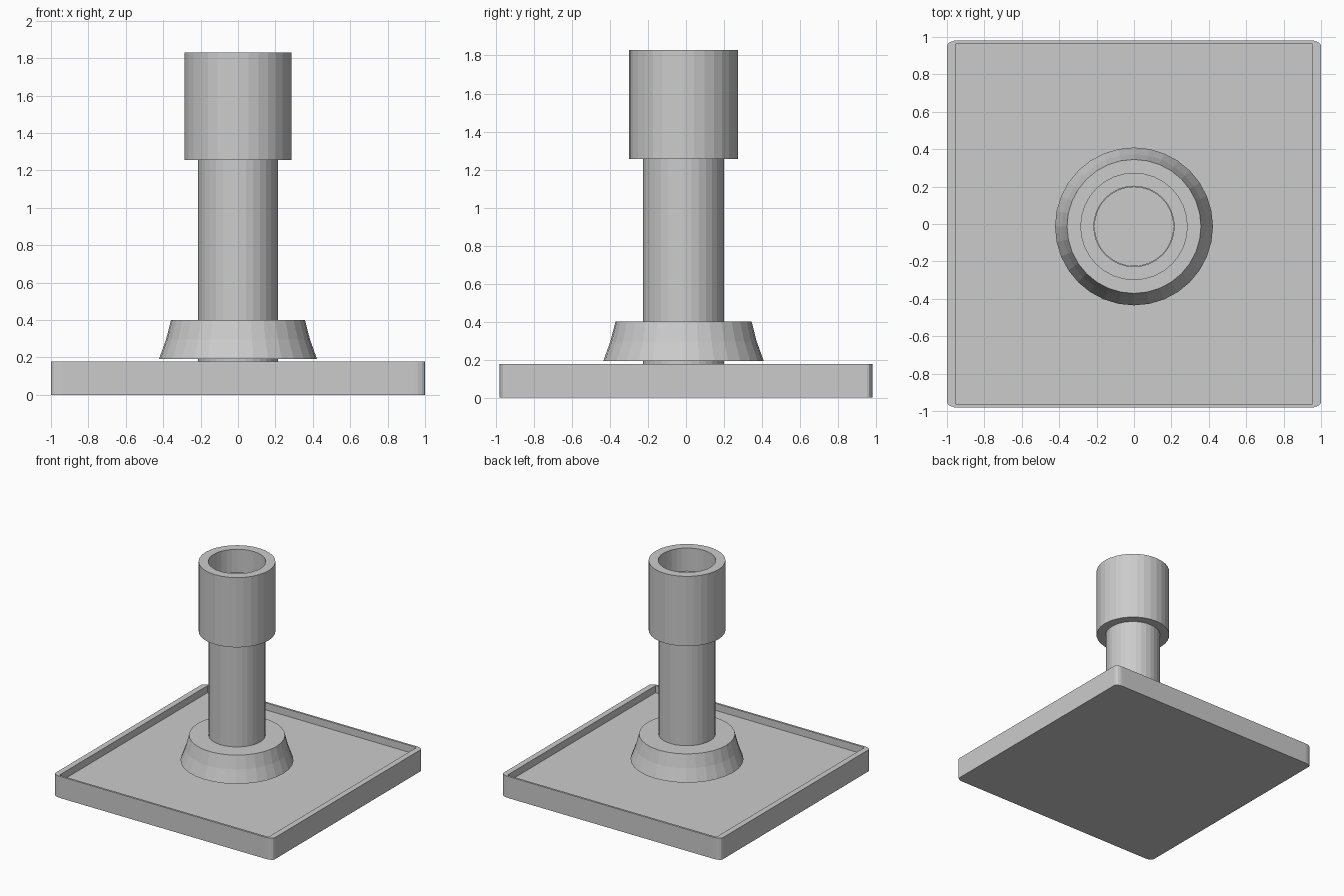
import bpy, bmesh, math

if "Cube" in bpy.data.objects:
    bpy.data.objects.remove(bpy.data.objects["Cube"])

CY = -0.013   # the column sits slightly off centre in y
SIDES = 32


def finish(name, bm):
    bmesh.ops.recalc_face_normals(bm, faces=bm.faces)
    mesh = bpy.data.meshes.new(name)
    bm.to_mesh(mesh)
    bm.free()
    obj = bpy.data.objects.new(name, mesh)
    bpy.context.collection.objects.link(obj)
    return obj


def lathe(name, profile, closed=False):
    """Spin (radius, z) points round the column axis; open profiles get caps."""
    bm = bmesh.new()
    rings = []
    for r, z in profile:
        rings.append([bm.verts.new((r * math.cos(a), CY + r * math.sin(a), z))
                      for a in (2 * math.pi * i / SIDES for i in range(SIDES))])
    pairs = list(zip(rings, rings[1:]))
    if closed:
        pairs.append((rings[-1], rings[0]))
    else:
        bm.faces.new(rings[0])
        bm.faces.new(rings[-1])
    for a, b in pairs:
        for i in range(SIDES):
            j = (i + 1) % SIDES
            bm.faces.new((a[i], a[j], b[j], b[i]))
    return finish(name, bm)


def tray(name, hx, hy, height, inner_x, inner_y, floor):
    """Plate with rounded vertical corners and a shallow square-cornered recess."""
    rx, ry, steps = 0.06, 0.03, 4
    outer, inner = [], []
    for q, (sx, sy) in enumerate([(1, 1), (-1, 1), (-1, -1), (1, -1)]):
        for k in range(steps + 1):
            a = math.pi / 2 * (q + k / steps)
            outer.append((sx * (hx - rx) + rx * math.cos(a),
                          sy * (hy - ry) + ry * math.sin(a)))
        inner.append((sx * inner_x, sy * inner_y))
    bm = bmesh.new()
    low, high = [[bm.verts.new((x, y, z)) for x, y in outer] for z in (0, height)]
    rim, bed = [[bm.verts.new((x, y, z)) for x, y in inner] for z in (height, floor)]
    n = len(outer)
    bm.faces.new(low)
    bm.faces.new(bed)
    for i in range(n):
        j = (i + 1) % n
        bm.faces.new((low[i], low[j], high[j], high[i]))
        q = i // (steps + 1)
        if j % (steps + 1):                       # corner fan
            bm.faces.new((high[i], high[j], rim[q]))
        else:                                     # straight rim
            bm.faces.new((high[i], high[j], rim[(q + 1) % 4], rim[q]))
    for q in range(4):
        p = (q + 1) % 4
        bm.faces.new((rim[q], rim[p], bed[p], bed[q]))
    return finish(name, bm)


# Square base with raised rim
tray("base_tray", 1.0, 0.982, 0.178, 0.953, 0.965, 0.12)
# Round post, ending inside the socket
lathe("post", [(0.213, 0.12), (0.213, 1.64)])
# Flared collar near the foot of the post
lathe("collar", [(0.422, 0.193), (0.385, 0.295), (0.358, 0.40)])
# Open socket sleeve at the top
lathe("socket", [(0.287, 1.255), (0.287, 1.83), (0.215, 1.83), (0.215, 1.255)], closed=True)
